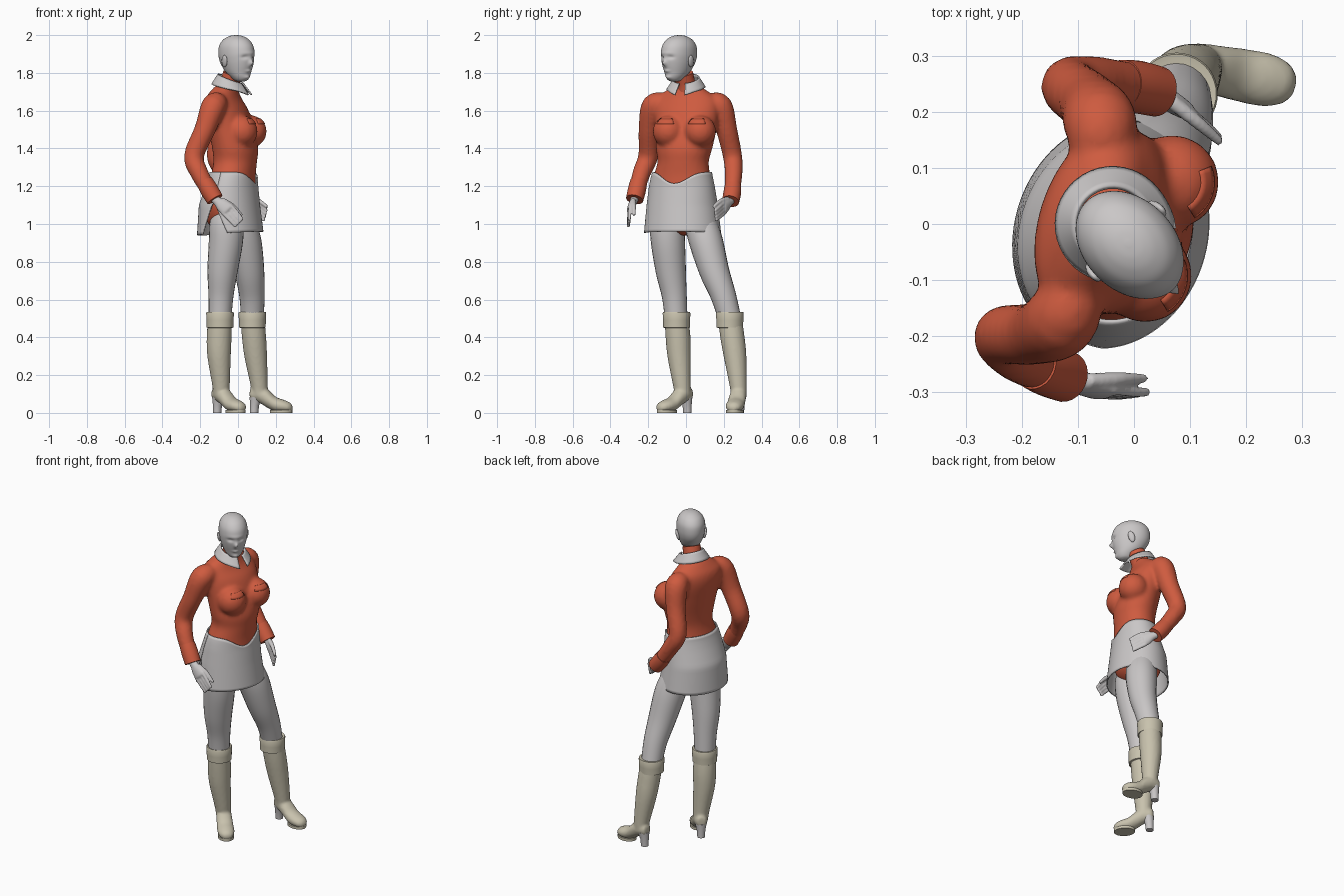
import bpy, bmesh, math
from mathutils import Vector as V

if "Cube" in bpy.data.objects:
    bpy.data.objects.remove(bpy.data.objects["Cube"])

def material(name, rgb):
    m = bpy.data.materials.new(name)
    m.diffuse_color = (*rgb, 1)
    m.use_nodes = True
    m.node_tree.nodes["Principled BSDF"].inputs["Base Color"].default_value = m.diffuse_color
    return m

GREY = material("pale grey", (0.59, 0.57, 0.57))
RED = material("orange red", (0.62, 0.105, 0.05))
BEIGE = material("beige leather", (0.58, 0.54, 0.42))
YAW = math.radians(-18)

# ---------- helpers ----------
def smooth(rows, k=5):
    """Catmull-Rom interpolation of a list of tuples."""
    out = []
    for i in range(len(rows) - 1):
        p = [rows[max(0, min(len(rows) - 1, i + j))] for j in (-1, 0, 1, 2)]
        for s in range(k):
            t = s / k
            out.append(tuple(0.5 * (2 * b + (c - a) * t + (2 * a - 5 * b + 4 * c - d) * t * t
                                    + (3 * b - a - 3 * c + d) * t ** 3) for a, b, c, d in zip(*p)))
    return out + [tuple(rows[-1])]

def ring(c, u, v, n=28):
    return [c + u * math.cos(2 * math.pi * i / n) + v * math.sin(2 * math.pi * i / n) for i in range(n)]

def level(z, cx, cy, d, w, yaw=YAW, n=40):
    """Horizontal ellipse, d deep along the facing direction and w wide."""
    c, s = math.cos(yaw), math.sin(yaw)
    return ring(V((cx, cy, z)), V((c, s, 0)) * d, V((-s, c, 0)) * w, n)

def tube(pts, k=5, n=24):
    """Round limb through points (x, y, z, radius)."""
    p = smooth(pts, k)
    out = []
    for i, q in enumerate(p):
        t = (V(p[min(i + 1, len(p) - 1)][:3]) - V(p[max(i - 1, 0)][:3])).normalized()
        u = t.cross(V((1, 0.3, 0))).normalized()
        out.append(ring(V(q[:3]), u * q[3], t.cross(u) * q[3], n))
    return out

def ball(c, rx, ry, rz, n=14):
    out = []
    for i in range(n + 1):
        a = math.pi * (0.02 + 0.96 * i / n) - math.pi / 2
        out.append(ring(V(c) + V((0, 0, rz * math.sin(a))), V((rx * math.cos(a), 0, 0)), V((0, ry * math.cos(a), 0))))
    return out

def build(name, lofts, mat, voxel=0, relax=4, closed=True, thick=0, angle=50):
    bm = bmesh.new()
    for rings in lofts:
        vs = [[bm.verts.new(p) for p in r] for r in rings]
        n = len(vs[0])
        for a, b in zip(vs, vs[1:]):
            for i in range(n if closed else n - 1):
                j = (i + 1) % n
                bm.faces.new((a[i], a[j], b[j], b[i]))
        if closed:
            bm.faces.new(vs[0][::-1])
            bm.faces.new(vs[-1])
    bmesh.ops.recalc_face_normals(bm, faces=bm.faces[:])
    me = bpy.data.meshes.new(name)
    bm.to_mesh(me)
    bm.free()
    me.materials.append(mat)
    ob = bpy.data.objects.new(name, me)
    bpy.context.collection.objects.link(ob)
    bpy.ops.object.select_all(action='DESELECT')
    ob.select_set(True)
    bpy.context.view_layer.objects.active = ob
    bpy.ops.object.shade_smooth_by_angle(angle=math.radians(angle))
    if voxel:
        r = ob.modifiers.new("merge", 'REMESH')
        r.mode, r.voxel_size, r.use_smooth_shade = 'VOXEL', voxel, True
        s = ob.modifiers.new("relax", 'SMOOTH')
        s.factor, s.iterations = 0.5, relax
    if thick:
        s = ob.modifiers.new("thickness", 'SOLIDIFY')
        s.thickness, s.offset = thick, 0
    return ob

# ---------- shirt: torso, bust and sleeves merged ----------
torso = [(.94, -.04, -.01, .04, .03), (1.0, -.045, -.015, .11, .13), (1.1, -.045, -.02, .136, .17),
         (1.2, -.03, -.022, .12, .162), (1.26, -.024, -.021, .114, .152), (1.33, -.015, -.015, .113, .138),
         (1.4, -.015, -.01, .118, .152), (1.5, -.035, 0, .115, .166), (1.6, -.06, .004, .108, .175),
         (1.66, -.076, .005, .088, .165), (1.7, -.072, .003, .07, .12), (1.735, -.06, 0, .055, .068)]
right_sleeve = [(-.1, -.1, 1.635, .05), (-.128, -.168, 1.625, .066), (-.175, -.195, 1.5, .056),
                (-.233, -.2, 1.36, .053), (-.205, -.235, 1.27, .048), (-.155, -.26, 1.18, .042)]
left_sleeve = [(-.065, .12, 1.635, .05), (-.06, .178, 1.625, .066), (-.08, .215, 1.5, .056),
               (-.115, .246, 1.36, .051), (-.07, .252, 1.27, .047), (0, .245, 1.17, .042)]
busts = {"left": (.068, .075, 1.49), "right": (.02, -.092, 1.49)}
build("shirt", [[level(*r) for r in smooth(torso)], tube(right_sleeve), tube(left_sleeve)]
      + [ball(c, .084, .084, .085) for c in busts.values()], RED, voxel=.011, relax=5)

# chest pocket flaps
for side, c in busts.items():
    rows = []
    for e in (28, 36, 44, 52):
        el = math.radians(e)
        rows.append([V(c) + .083 * V((math.cos(el) * math.cos(a), math.cos(el) * math.sin(a), math.sin(el)))
                     for a in [YAW + math.radians(d) for d in range(-40, 41, 8)]])
    build(side + "_pocket_flap", [rows], RED, closed=False, thick=.006)

# sleeve cuffs
build("right_cuff", [tube([(-.178, -.25, 1.225, .045), (-.152, -.26, 1.18, .048), (-.122, -.272, 1.13, .046)], 2)], RED)
build("left_cuff", [tube([(-.022, .249, 1.2, .044), (.008, .244, 1.16, .047), (.042, .236, 1.12, .045)], 2)], RED)

# neck and collar
build("neck", [tube([(-.06, .004, 1.68, .056), (-.045, -.002, 1.74, .052), (-.028, -.014, 1.795, .052)])], RED)
collar = []
for s in range(6):
    t = s / 5
    row = []
    for i in range(41):
        a = math.radians(14 + 332 * i / 40)
        f = math.cos(a)
        tip = max(0, f) ** 6
        r = .066 + .034 * t + .012 * t * tip
        z = (1.768 - .026 * f) * (1 - t) + (1.718 - .022 * f - .016 * tip) * t
        row.append(V((-.038 + r * math.cos(a + YAW), r * math.sin(a + YAW), z)))
    collar.append(row)
build("collar", [collar], GREY, closed=False, thick=.008)

# ---------- head: lofted skull with pushed and pulled features ----------
H = math.radians(-45)
F, S, HC = V((math.cos(H), math.sin(H), 0)), V((-math.sin(H), math.cos(H), 0)), V((-.005, -.04, 0))
skull = [(1.755, .03, .02, .016), (1.762, .028, .038, .032), (1.78, .022, .056, .047), (1.805, .01, .075, .06),
         (1.835, .003, .092, .07), (1.865, -.002, .104, .077), (1.9, -.004, .109, .081), (1.94, -.006, .103, .078),
         (1.97, -.007, .083, .064), (1.988, -.007, .056, .044), (1.997, -.007, .03, .024), (2.0, -.007, .005, .004)]
features = [(0, 1.852, .010, .016, .02), (.032, 1.884, .017, .010, -.010), (-.032, 1.884, .017, .010, -.010),
            (0, 1.81, .017, .007, .007), (0, 1.775, .02, .01, .008), (0, 1.905, .04, .008, .003)]
head = []
for z, off, d, w in smooth(skull, 6):
    r = []
    for p in ring(V((off, 0, z)), V((d, 0, 0)), V((0, w, 0)), 72):
        if p.x > 0:
            p.x += sum(m * math.exp(-((p.y - y) / sy) ** 2 - ((z - fz) / sz) ** 2) for y, fz, sy, sz, m in features)
        r.append(HC + F * p.x + S * p.y + V((0, 0, p.z)))
    head.append(r)
build("head", [head], GREY, angle=80)
for side, k in (("left", 1), ("right", -1)):
    ear = [ring(HC + F * (-.015 + .006 * math.sin(a)) + S * k * (.079 + .006 * math.sin(a)) + V((0, 0, 1.862 + .032 * math.sin(a))),
                F * .019 * math.cos(a), S * .01 * math.cos(a), 16)
           for a in [math.radians(d) for d in range(-85, 86, 17)]]
    build(side + "_ear", [ear], GREY)

# ---------- hands ----------
def hand(name, wrist, knuckle, tip, spread, thumb):
    w, k, t, s = V(wrist), V(knuckle), V(tip), V(spread).normalized()
    n = (k - w).normalized().cross(s).normalized()
    palm = [ring(w.lerp(k, f), s * a, n * b, 20) for f, a, b in
            smooth([(-.2, .024, .022), (.2, .025, .02), (.6, .036, .019), (1, .037, .015), (1.1, .03, .008)], 3)]
    parts = [palm]
    for i in range(4):
        o = (i - 1.5) * .019
        a, b = k + s * o - (k - w) * .1, t + s * o * .9
        m = a.lerp(b, .55) + (k - w) * .12
        parts.append(tube([(*a, .011), (*m, .0095), (*b, .008), (*(b + (b - m) * .08), .003)], 3, 12))
    a, b = w.lerp(k, .35) + s * .022, V(thumb)
    parts.append(tube([(*a, .014), (*(a.lerp(b, .5) + s * .01), .012), (*b, .008)], 4, 12))
    build(name, parts, GREY, voxel=.005, relax=2)

hand("right_hand", (-.12, -.273, 1.13), (-.055, -.298, 1.075), (.005, -.302, 1.005), (.7, .1, .7), (.02, -.275, 1.045))
hand("left_hand", (.04, .235, 1.125), (.095, .2, 1.085), (.145, .155, 1.045), (.25, -.1, .95), (.155, .145, 1.09))

# ---------- skirt with a slit on the right side ----------
rows = [(.94, -.04, -.018, .17, .205), (1.1, -.045, -.02, .155, .188), (1.2, -.032, -.022, .131, .174),
        (1.25, -.025, -.022, .122, .164), (1.31, -.017, -.017, .118, .147)]
def at(z):
    for a, b in zip(rows, rows[1:]):
        if z <= b[0] or b is rows[-1]:
            t = (z - a[0]) / (b[0] - a[0])
            return [p + (q - p) * t for p, q in zip(a, b)]
skirt = []
for j in range(21):
    row = []
    gap = math.radians(26) * max(0, 1 - j / 11) + .002
    for i in range(73):
        a = math.radians(-100) + gap + (2 * math.pi - 2 * gap) * i / 72
        front = math.exp(-(math.atan2(math.sin(a), math.cos(a)) / .55) ** 2)
        hem, top = .95 + .01 * math.cos(a), 1.275 - .06 * front
        z, cx, cy, d, w = at(hem + (top - hem) * j / 20)
        f, l = d * math.cos(a), w * math.sin(a)
        row.append(V((cx + f * math.cos(YAW) - l * math.sin(YAW), cy + f * math.sin(YAW) + l * math.cos(YAW), z)))
    skirt.append(row)
build("skirt", [skirt], GREY, closed=False, thick=.007)

# ---------- legs ----------
build("right_leg", [tube([(-.055, -.1, 1.08, .07), (-.06, -.1, 1.0, .09), (-.065, -.095, .9, .09), (-.082, -.08, .75, .08),
                          (-.09, -.062, .62, .066), (-.095, -.052, .5, .06)])], GREY)
build("left_leg", [tube([(0, .07, 1.08, .07), (.01, .08, 1.0, .085), (.036, .108, .9, .089), (.06, .15, .75, .079),
                         (.074, .198, .62, .067), (.076, .232, .5, .06)])], GREY)

# ---------- boots ----------
foot = [(-.052, .1, .012, .015), (-.045, .1, .03, .035), (0, .1, .042, .048), (.04, .078, .045, .05),
        (.085, .046, .048, .04), (.13, .036, .047, .033), (.162, .03, .034, .025), (.176, .026, .014, .012)]
def boot(side, shaft, yaw, cuff):
    yaw = math.radians(yaw)
    f, s, up = V((math.cos(yaw), math.sin(yaw), 0)), V((-math.sin(yaw), math.cos(yaw), 0)), V((0, 0, 1))
    o = V((shaft[-1][0], shaft[-1][1], 0))
    build(side + "_boot", [tube(shaft), [ring(o + f * u + up * z, s * a, up * b) for u, z, a, b in smooth(foot, 4)]],
          BEIGE, voxel=.008, relax=3)
    build(side + "_sole", [[ring(o + f * .115 + up * z, f * .06, s * .046) for z in (0, .016)]], BEIGE)
    build(side + "_heel", [[ring(o + f * u + up * z, f * a, s * a) for u, z, a in
                            ((-.03, 0, .022), (-.028, .04, .024), (-.02, .085, .034))]], GREY)
    x, y, r = cuff
    build(side + "_boot_cuff", [[level(z, x, y, r * k, r * k) for z, k in
                                 ((.45, .9), (.453, .98), (.49, .99), (.528, 1.02), (.534, .98), (.532, .84))]], BEIGE)

boot("right", [(-.095, -.05, .5, .063), (-.1, -.042, .4, .066), (-.1, -.036, .3, .062),
               (-.09, -.022, .15, .047), (-.09, -.015, .09, .042)], -48, (-.095, -.05, .072))
boot("left", [(.076, .232, .5, .063), (.085, .246, .4, .064), (.094, .26, .3, .06),
              (.112, .276, .15, .046), (.115, .28, .09, .042)], -11, (.076, .232, .072))
